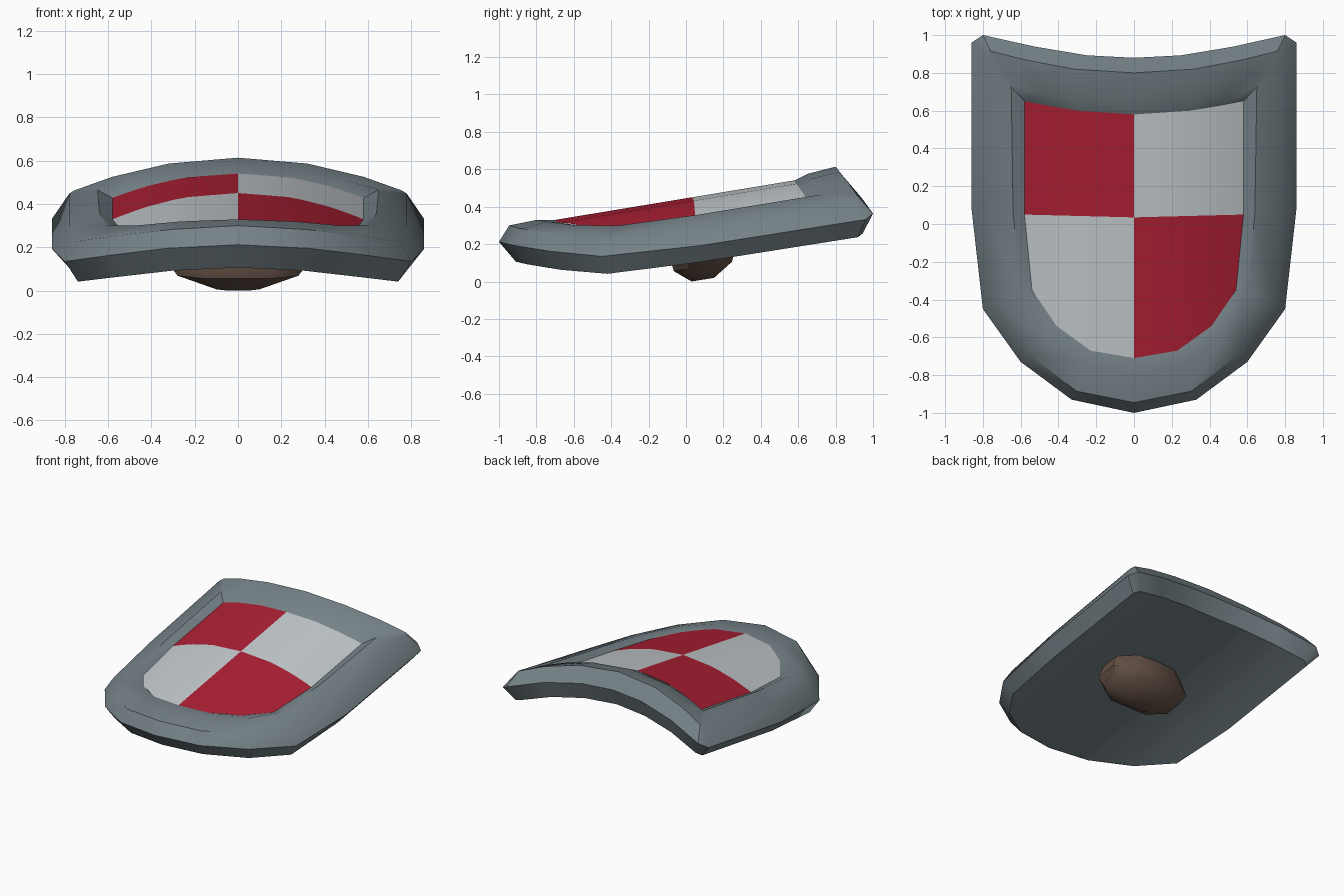
import bpy, bmesh, math

if "Cube" in bpy.data.objects:
    bpy.data.objects.remove(bpy.data.objects["Cube"])


def material(name, rgb):
    m = bpy.data.materials.new(name)
    m.diffuse_color = (*rgb, 1)
    m.use_nodes = True
    m.node_tree.nodes["Principled BSDF"].inputs["Base Color"].default_value = m.diffuse_color
    return m


steel = material("steel grey", (0.18, 0.225, 0.245))
red = material("crimson", (0.42, 0.014, 0.034))
white = material("pale grey", (0.56, 0.60, 0.62))
brown = material("leather brown", (0.13, 0.085, 0.062))


def finish(bm, name, mats, angle):
    bmesh.ops.remove_doubles(bm, verts=bm.verts, dist=0.0005)
    bmesh.ops.recalc_face_normals(bm, faces=bm.faces)
    me = bpy.data.meshes.new(name)
    bm.to_mesh(me)
    bm.free()
    for m in mats:
        me.materials.append(m)
    ob = bpy.data.objects.new(name, me)
    bpy.context.collection.objects.link(ob)
    bpy.ops.object.select_all(action='DESELECT')
    ob.select_set(True)
    bpy.context.view_layer.objects.active = ob
    bpy.ops.object.shade_smooth_by_angle(angle=math.radians(angle))
    return ob


def height(h, slope, bend):
    # tilted back along y, bowed across x
    return lambda x, y: h + slope * y - bend * x * x


# Right halves of the shield outlines, top centre to bottom centre
PANEL = [(0, .58), (.3, .6), (.45, .625), (.58, .65), (.58, .65),
         (.58, .05), (.54, -.35), (.41, -.54), (.23, -.67), (0, -.71)]
INNER = [(0, .65), (.32, .665), (.5, .69), (.65, .725), (.65, .72),
         (.64, .06), (.6, -.36), (.46, -.6), (.26, -.74), (0, -.8)]
CREST = [(0, .8), (.32, .82), (.58, .87), (.76, .915), (.78, .89),
         (.78, .06), (.745, -.42), (.555, -.69), (.305, -.885), (0, -.945)]
OUTER = [(0, .88), (.25, .893), (.53, .94), (.8, 1), (.86, .96),
         (.86, .08), (.8, -.45), (.6, -.73), (.33, -.93), (0, -1)]
BACK = [(0, .83), (.25, .85), (.5, .89), (.74, .945), (.78, .92),
        (.78, .08), (.74, -.42), (.56, -.67), (.3, -.85), (0, -.91)]
panel_z, back_z = height(.445, .165, .37), height(.25, .158, .26)
RINGS = [(PANEL, panel_z), (INNER, height(.465, .17, .29)),
         (CREST, height(.47, .18, .3)), (OUTER, height(.37, .158, .257)),
         (BACK, back_z)]


def lerp_y(pts, x):
    for (x0, y0), (x1, y1) in zip(pts, pts[1:]):
        if x0 <= x <= x1 and x1 > x0:
            return y0 + (y1 - y0) * (x - x0) / (x1 - x0)
    return pts[-1][1]


def sheet(bm, outline, z, mid):
    # fills an outline with columns of two quads, split along mid(x)
    top, bottom = outline[:4], outline[:4:-1]
    edge = max(p[0] for p in outline)
    if outline[4] != outline[3]:
        top = outline[:5]
    half = sorted({p[0] for p in outline})
    xs = [-x for x in half[:0:-1]] + half
    cols = []
    for x in xs:
        a = abs(x)
        ys = [lerp_y(top, a), mid(a), lerp_y(bottom, a)]
        if a == edge:
            ys[2] = ys[1] = bottom[-1][1]
        cols.append([bm.verts.new((x, y, z(x, y))) for y in ys])
    for c, d in zip(cols, cols[1:]):
        for i in range(2):
            vs = [c[i], d[i], d[i + 1], c[i + 1]]
            f = bm.faces.new(vs)
            right = c[0].co.x + d[0].co.x > 0
            f.material_index = int(right == (i == 0))


# Steel rim: loft through the rings, closed by the bowed back
bm = bmesh.new()
loops = []
for half, z in RINGS:
    full = half + [(-x, y) for x, y in half[-2:0:-1]]
    loops.append([bm.verts.new((x, y, z(x, y))) for x, y in full])
n = len(loops[0])
for a, b in zip(loops, loops[1:]):
    for i in range(n):
        j = (i + 1) % n
        bm.faces.new((a[i], a[j], b[j], b[i]))
sheet(bm, BACK, back_z, lambda x: .08)
for f in bm.faces:
    f.material_index = 0
finish(bm, "shield_frame", [steel], 38)

# Quartered front panel
bm = bmesh.new()
sheet(bm, PANEL, panel_z, lambda x: .035 + .015 * x / .58)
for f in list(bm.faces):
    f.normal_update()
finish(bm, "quartered_panel", [red, white], 40)

# Rounded grip on the back: lofted octagons (half x, half y, z)
bm = bmesh.new()
prev = None
for hx, hy, z in [(.1, .06, 0), (.28, .155, .07), (.33, .175, .14), (.27, .14, .29)]:
    ring = []
    for sx, sy in [(1, .45), (.55, 1), (-.55, 1), (-1, .45),
                   (-1, -.45), (-.55, -1), (.55, -1), (1, -.45)]:
        x, y = hx * sx, hy * sy
        ring.append(bm.verts.new((x, y + .09, z + .16 * y + .01)))
    if prev:
        for i in range(8):
            j = (i + 1) % 8
            bm.faces.new((prev[i], prev[j], ring[j], ring[i]))
    else:
        bm.faces.new(ring)
    prev = ring
bm.faces.new(prev)
finish(bm, "back_grip", [brown], 40)
